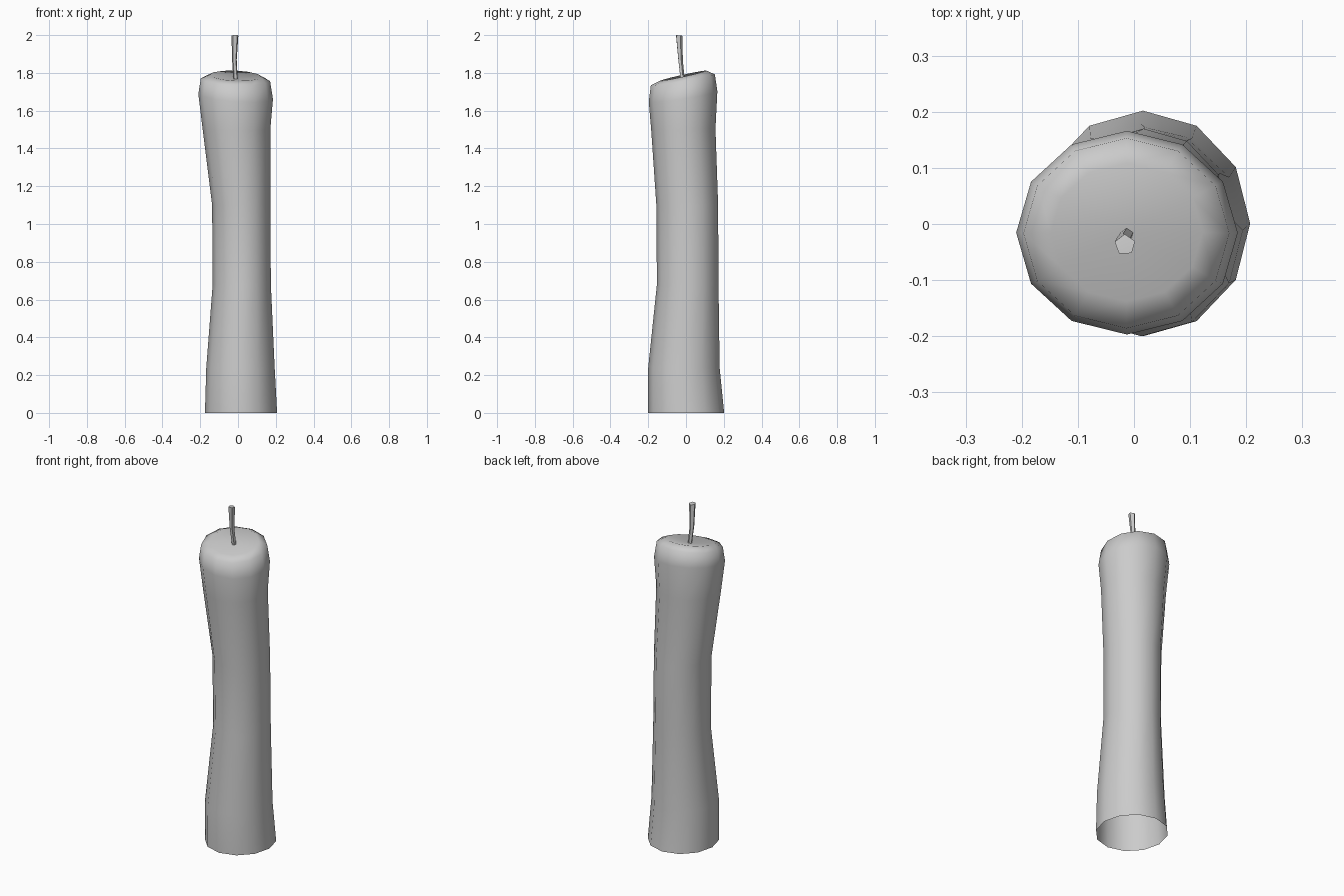
import bpy, bmesh, math

if "Cube" in bpy.data.objects:
    bpy.data.objects.remove(bpy.data.objects["Cube"])


def loft(name, rings, sides, cap=None, phase=0.0):
    """Skin a stack of rings: (x min, x max, y min, y max, z, x slope, y slope)."""
    bm = bmesh.new()
    loops = []
    for x0, x1, y0, y1, z, sx, sy in rings:
        cx, cy, rx, ry = (x0 + x1) / 2, (y0 + y1) / 2, (x1 - x0) / 2, (y1 - y0) / 2
        loop = []
        for i in range(sides):
            a = phase + math.tau * i / sides
            dx, dy = rx * math.cos(a), ry * math.sin(a)
            loop.append(bm.verts.new((cx + dx, cy + dy, z + sx * dx + sy * dy)))
        loops.append(loop)
    for lo, hi in zip(loops, loops[1:]):
        for i in range(sides):
            j = (i + 1) % sides
            bm.faces.new((lo[i], lo[j], hi[j], hi[i]))
    # close the top with a fan around a centre point
    if cap:
        tip = bm.verts.new(cap)
        for i in range(sides):
            bm.faces.new((loops[-1][i], loops[-1][(i + 1) % sides], tip))
    mesh = bpy.data.meshes.new(name)
    bm.to_mesh(mesh)
    bm.free()
    obj = bpy.data.objects.new(name, mesh)
    bpy.context.collection.objects.link(obj)
    return obj


def smooth(obj, degrees):
    bpy.ops.object.select_all(action='DESELECT')
    obj.select_set(True)
    bpy.context.view_layer.objects.active = obj
    bpy.ops.object.shade_smooth_by_angle(angle=math.radians(degrees))


# Wax body: open underneath, slumped, with a tilted and slightly sunken top
body = loft("candle_body", [
    (-0.175, 0.207, -0.200, 0.202, 0.00, 0, 0),
    (-0.168, 0.194, -0.200, 0.178, 0.24, 0, 0),
    (-0.134, 0.174, -0.154, 0.172, 0.68, 0, 0),
    (-0.137, 0.171, -0.157, 0.170, 1.10, 0, 0),
    (-0.187, 0.171, -0.184, 0.156, 1.50, 0, 0.03),
    (-0.210, 0.185, -0.197, 0.166, 1.675, -0.07, 0.15),
    (-0.197, 0.170, -0.186, 0.153, 1.763, -0.04, 0.17),
    (-0.148, 0.122, -0.138, 0.108, 1.785, -0.04, 0.22),
], 12, cap=(-0.013, -0.015, 1.768))
smooth(body, 60)

# Wick: thin five-sided stem that bends and widens upward
stem = [(-0.012, -0.018, 1.755, 0.012),
        (-0.019, -0.030, 1.87, 0.013),
        (-0.016, -0.037, 1.998, 0.019)]
wick = loft("wick", [(x - r, x + r, y - r, y + r, z, 0, -0.1 if z > 1.9 else 0)
                     for x, y, z, r in stem],
            5, cap=(-0.016, -0.037, 1.999), phase=math.radians(20))
smooth(wick, 30)
